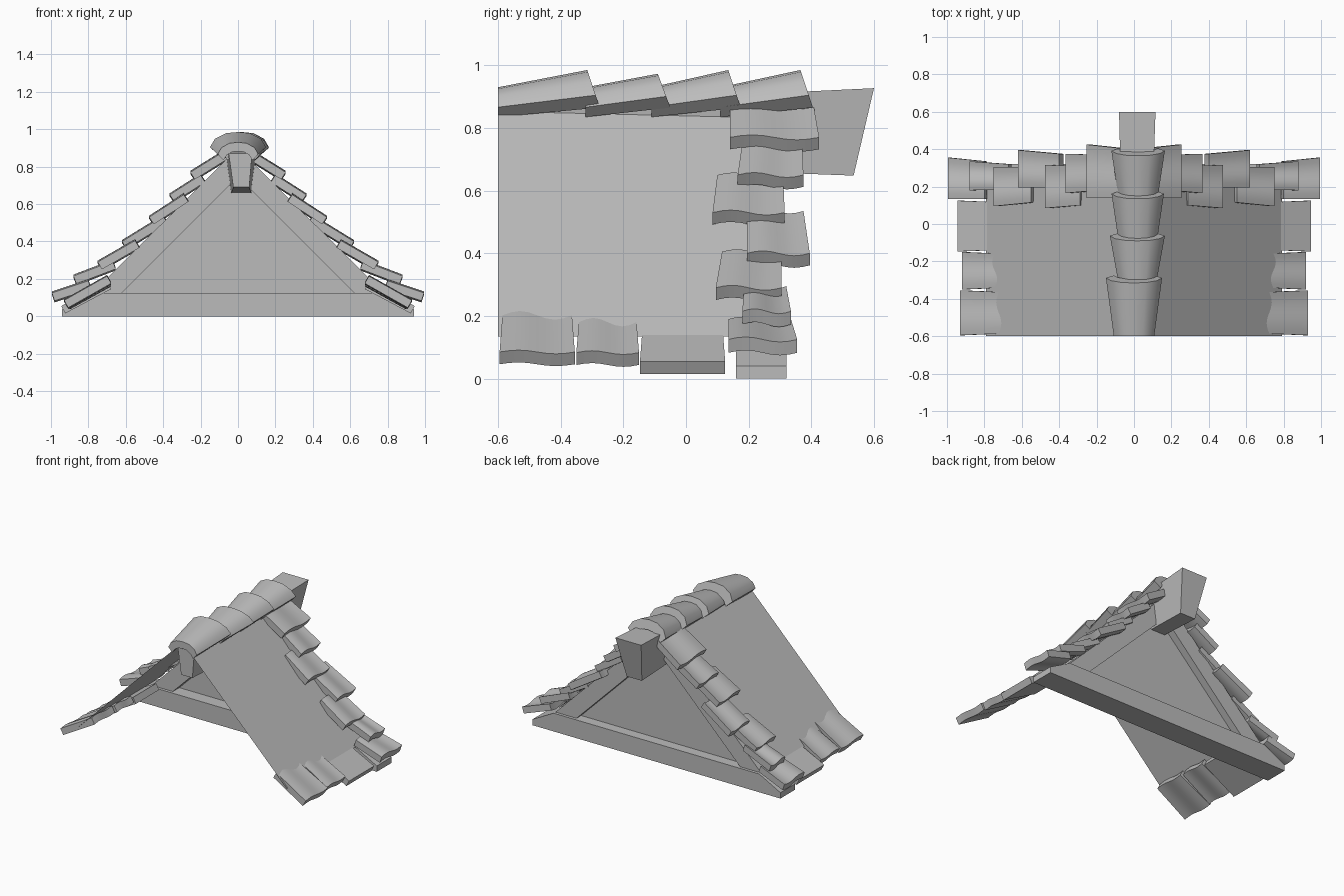
import bpy
import bmesh
import math

cube = bpy.data.objects.get("Cube")
if cube:
    bpy.data.objects.remove(cube, do_unlink=True)

grey = bpy.data.materials.new("plain grey")
grey.use_nodes = True
COLOUR = (0.5, 0.5, 0.5, 1)
grey.diffuse_color = COLOUR
for node in grey.node_tree.nodes:
    if node.type == 'BSDF_PRINCIPLED':
        node.inputs["Base Color"].default_value = COLOUR
        node.inputs["Roughness"].default_value = 0.8


def finish(name, bm, mirror=False, smooth=False):
    """Turn a bmesh into a named object, optionally mirrored across x."""
    bmesh.ops.recalc_face_normals(bm, faces=bm.faces)
    mesh = bpy.data.meshes.new(name)
    bm.to_mesh(mesh)
    bm.free()
    mesh.materials.append(grey)
    obj = bpy.data.objects.new(name, mesh)
    bpy.context.collection.objects.link(obj)
    if mirror:
        mod = obj.modifiers.new("mirror", 'MIRROR')
        mod.use_axis[0] = True
    if smooth:
        for other in bpy.context.selected_objects:
            other.select_set(False)
        bpy.context.view_layer.objects.active = obj
        obj.select_set(True)
        bpy.ops.object.shade_smooth_by_angle(angle=math.radians(35))
    return obj


def loft(name, rings, **options):
    """Join closed rings of equal length and cap both ends."""
    bm = bmesh.new()
    loops = [[bm.verts.new(p) for p in ring] for ring in rings]
    count = len(loops[0])
    for a, b in zip(loops, loops[1:]):
        for i in range(count):
            j = (i + 1) % count
            bm.faces.new((a[i], a[j], b[j], b[i]))
    bm.faces.new(loops[0])
    bm.faces.new(loops[-1])
    return finish(name, bm, **options)


def prism(name, outline, y0, y1, **options):
    """Extrude an x-z outline along y."""
    return loft(name, [[(x, y, z) for x, z in outline] for y in (y0, y1)], **options)


def sheet(name, points, **options):
    bm = bmesh.new()
    bm.faces.new([bm.verts.new(p) for p in points])
    return finish(name, bm, **options)


def tile(name, top, low, y0, y1, thick=0.045, wave=0.008, skew=0.0):
    """A slightly wavy pan tile lying on the slope from top to low."""
    (xa, za), (xb, zb) = top, low
    length = math.hypot(xb - xa, zb - za)
    nx, nz = (za - zb) / length * thick, (xb - xa) / length * thick
    rings = []
    steps = 8
    for i in range(steps + 1):
        t = i / steps
        h = wave * math.sin(t * math.tau)
        y_low = y0 + (y1 - y0) * t
        y_top = y0 + 0.01 + (y1 - y0 - 0.02) * t + skew
        rings.append([
            (xa, y_top, za + h),
            (xb, y_low, zb + h),
            (xb - nx, y_low, zb - nz + h),
            (xa - nx, y_top, za - nz + h),
        ])
    return loft(name, rings, mirror=True, smooth=True)


# Roof slopes, thin sheets
sheet("roof_slope",
      [(0.06, -0.6, 0.865), (0.79, -0.6, 0.135), (0.79, 0.24, 0.135), (0.06, 0.24, 0.865)],
      mirror=True)

# Gable: sill beam, rafters and recessed panel
prism("sill_beam",
      [(-0.94, 0), (0.94, 0), (0.94, 0.04), (0.78, 0.125), (-0.78, 0.125), (-0.94, 0.04)],
      0.16, 0.32)
prism("gable_rafter",
      [(0.62, 0.125), (0.78, 0.125), (0.05, 0.85), (0, 0.85), (0, 0.745)],
      0.18, 0.3, mirror=True)
sheet("gable_panel", [(-0.64, 0.25, 0.11), (0.64, 0.25, 0.11), (0, 0.25, 0.75)])

# Ridge beam, widening towards the back with a raked end
loft("ridge_beam", [
    [(-0.05, -0.58, 0.87), (0.075, -0.58, 0.87), (0.06, -0.58, 0.69), (-0.025, -0.58, 0.69)],
    [(-0.08, 0.6, 0.927), (0.115, 0.6, 0.927), (0.075, 0.535, 0.648), (-0.04, 0.535, 0.648)],
])

# Ridge cap tiles, each flaring up over the next
HALF_OUTER = [(1, 0.33), (0.82, 0.7), (0.43, 0.95)]
HALF_INNER = [(0.72, 0), (0.56, 0.28), (0.3, 0.46)]


def mirrored_arc(half, crown):
    return half + [(0, crown)] + [(-u, v) for u, v in reversed(half)]


CAP = mirrored_arc(HALF_OUTER, 1) + mirrored_arc(HALF_INNER, 0.5)[::-1]


def cap_ring(centre, width, y, z0, z1, rake):
    return [(centre + u * width, y + rake * (1 - v), z0 + (z1 - z0) * v) for u, v in CAP]


caps = [
    # front y, back y, centre, front half width, back half width, top
    (-0.6, -0.315, 0.0, 0.108, 0.15, 0.985),
    (-0.32, -0.09, 0.018, 0.1, 0.147, 0.973),
    (-0.11, 0.135, 0.02, 0.1, 0.14, 0.985),
    (0.11, 0.365, 0.022, 0.1, 0.143, 0.985),
]
for n, (y0, y1, centre, w0, w1, top) in enumerate(caps, 1):
    loft(f"ridge_cap_{n}", [
        cap_ring(centre, w0, y0, 0.835, 0.93, 0),
        cap_ring(centre, w1, y1, 0.865, top, 0.04),
    ], smooth=True)

# Verge tiles stepping down the back edge
verge = [
    ((0.07, 0.885), (0.255, 0.77), 0.14, 0.425, -0.01),
    ((0.2, 0.755), (0.365, 0.65), 0.165, 0.375, 0.005),
    ((0.29, 0.65), (0.475, 0.53), 0.085, 0.315, 0.005),
    ((0.4, 0.535), (0.62, 0.4), 0.195, 0.395, -0.01),
    ((0.55, 0.405), (0.75, 0.29), 0.095, 0.305, 0.01),
    ((0.67, 0.295), (0.88, 0.215), 0.18, 0.335, -0.005),
    ((0.8, 0.19), (0.995, 0.125), 0.135, 0.355, -0.01),
]
for n, (top, low, y0, y1, skew) in enumerate(verge, 1):
    tile(f"verge_tile_{n}", top, low, y0, y1, skew=skew)

# Eave tiles along the lower edge
eave = [
    ((0.7, 0.215), (0.93, 0.085), -0.595, -0.355, 0.006),
    ((0.7, 0.205), (0.92, 0.083), -0.35, -0.15, 0.006),
    ((0.7, 0.185), (0.945, 0.055), -0.147, 0.125, 0.0),
]
for n, (top, low, y0, y1, wave) in enumerate(eave, 1):
    tile(f"eave_tile_{n}", top, low, y0, y1, wave=wave)
